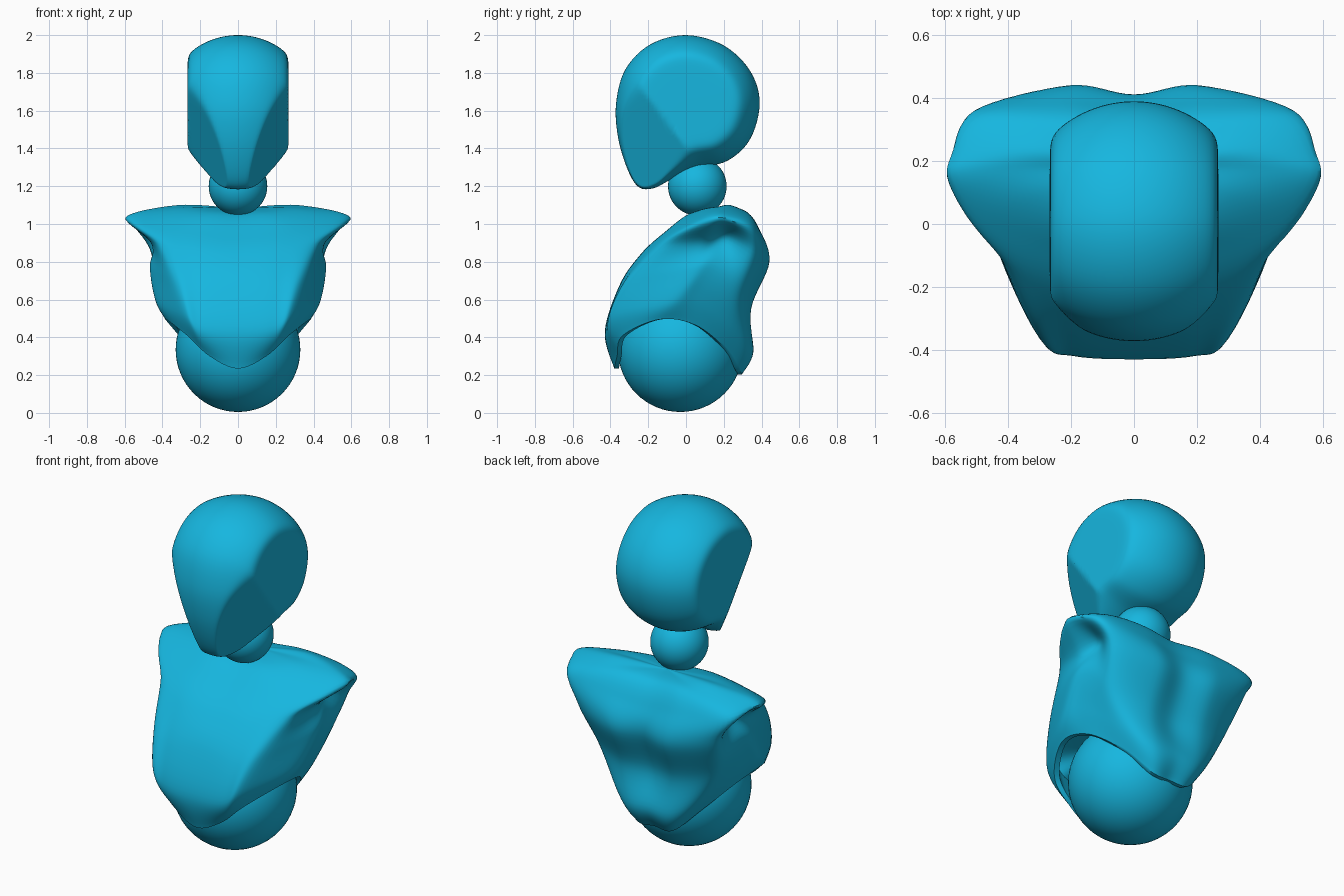
import bpy
from mathutils import Vector
from math import sin, cos, pi

if "Cube" in bpy.data.objects:
    bpy.data.objects.remove(bpy.data.objects["Cube"])

blue = bpy.data.materials.new("blue")
blue.diffuse_color = (0.008, 0.47, 0.74, 1)
blue.use_nodes = True
blue.node_tree.nodes["Principled BSDF"].inputs["Base Color"].default_value = blue.diffuse_color


def spline(pts, n, closed=False):
    """Smooth curve through pts, n steps per span."""
    pts = [Vector(p) for p in pts]
    m = len(pts)
    if closed:
        get = lambda i: pts[i % m]
    else:
        get = lambda i: pts[max(0, min(m - 1, i))]
    out = []
    for i in range(m if closed else m - 1):
        a, b, c, d = (get(i + k) for k in (-1, 0, 1, 2))
        for s in range(n):
            t = s / n
            out.append(b + (c - a) * (t / 2) + (2 * a - 5 * b + 4 * c - d) * (t * t / 2)
                       + (3 * b - a - 3 * c + d) * (t ** 3 / 2))
    if not closed:
        out.append(pts[-1].copy())
    return out


def finish(ob, angle=50):
    ob.data.materials.append(blue)
    bpy.ops.object.select_all(action='DESELECT')
    ob.select_set(True)
    bpy.context.view_layer.objects.active = ob
    bpy.ops.object.shade_smooth_by_angle(angle=angle * pi / 180)


def loft(name, rings, first, last):
    """Skin between closed rings, capped with a fan to a point at both ends."""
    n = len(rings[0])
    verts = [v for r in rings for v in r] + [first, last]
    a, b, top = len(verts) - 2, len(verts) - 1, (len(rings) - 1) * n
    faces = [(r * n + i, (r + 1) * n + i, (r + 1) * n + (i + 1) % n, r * n + (i + 1) % n)
             for r in range(len(rings) - 1) for i in range(n)]
    for i in range(n):
        j = (i + 1) % n
        faces += [(a, i, j), (b, top + j, top + i)]
    me = bpy.data.meshes.new(name)
    me.from_pydata([tuple(v) for v in verts], [], faces)
    ob = bpy.data.objects.new(name, me)
    bpy.context.collection.objects.link(ob)
    bpy.context.view_layer.objects.active = ob
    ob.select_set(True)
    bpy.ops.object.mode_set(mode='EDIT')
    bpy.ops.mesh.select_all(action='SELECT')
    bpy.ops.mesh.normals_make_consistent(inside=False)
    bpy.ops.object.mode_set(mode='OBJECT')
    finish(ob)


def ball(name, r, y, z):
    bpy.ops.mesh.primitive_uv_sphere_add(segments=64, ring_count=32, radius=r, location=(0, y, z))
    bpy.context.object.name = name
    finish(bpy.context.object)


# Neck and abdomen balls
ball("neck", 0.155, 0.06, 1.2)
ball("abdomen", 0.33, -0.03, 0.335)

# Head: side outline swept to the sides, then flattened at temples and jaw
outline = spline([(0, 2.0), (0.2, 1.945), (0.34, 1.81), (0.39, 1.64), (0.34, 1.45), (0.22, 1.335),
                  (0.06, 1.295), (-0.08, 1.235), (-0.17, 1.19), (-0.25, 1.195), (-0.31, 1.29),
                  (-0.36, 1.46), (-0.37, 1.64), (-0.32, 1.82), (-0.19, 1.95)], 6, True)


def flatten(x, y, z):
    d = -0.8 * y + 0.6 * (1.64 - z)
    lim = max(0.05, 0.268 - 0.65 * max(0, d - 0.14))
    s = abs(x)
    f = lim / (s ** 18 + lim ** 18) ** (1 / 18)
    return (x * f, y, z)


rings = []
for k in range(1, 64):
    t = -pi / 2 + pi * k / 64
    rings.append([flatten(0.38 * sin(t), p.x * cos(t), 1.64 + (p.y - 1.64) * cos(t)) for p in outline])
loft("head", rings, flatten(-0.38, 0, 1.64), flatten(0.38, 0, 1.64))

# Torso: half profiles from neck to hem, front centre round to back centre
front = [(0, 0.02, 1.05), (0, -0.12, 0.95), (0, -0.24, 0.84), (0, -0.35, 0.68), (0, -0.43, 0.43), (0, -0.38, 0.235)]
chest = [(0.15, 0.03, 1.06), (0.24, -0.09, 0.97), (0.23, -0.22, 0.85), (0.21, -0.35, 0.66), (0.19, -0.42, 0.44), (0.15, -0.365, 0.3)]
chest_edge = [(0.29, 0.1, 1.08), (0.48, 0.0, 0.99), (0.41, -0.13, 0.88), (0.34, -0.29, 0.7), (0.29, -0.375, 0.52), (0.27, -0.335, 0.41)]
side_front = [(0.34, 0.17, 1.09), (0.585, 0.13, 1.03), (0.46, 0.08, 0.9), (0.455, 0.0, 0.75), (0.425, -0.1, 0.58), (0.38, -0.14, 0.495)]
side_back = [(0.31, 0.23, 1.1), (0.58, 0.22, 1.03), (0.42, 0.21, 0.93), (0.455, 0.15, 0.78), (0.42, 0.06, 0.6), (0.36, 0.05, 0.465)]
shoulder = [(0.25, 0.29, 1.08), (0.5, 0.35, 1.0), (0.455, 0.36, 0.85), (0.39, 0.28, 0.63), (0.31, 0.25, 0.45), (0.25, 0.21, 0.34)]
blade = [(0.16, 0.31, 1.07), (0.24, 0.39, 0.97), (0.2, 0.44, 0.8), (0.19, 0.345, 0.56), (0.16, 0.345, 0.33), (0.12, 0.29, 0.215)]
back = [(0, 0.3, 1.06), (0, 0.375, 0.95), (0, 0.41, 0.8), (0, 0.32, 0.55), (0, 0.355, 0.33), (0, 0.29, 0.21)]
half = [front, chest, chest_edge, side_front, side_back, shoulder, blade, back]
mirrored = [[(-x, y, z) for x, y, z in c] for c in half[-2:0:-1]]
top = Vector((0, 0.17, 1.082))

columns = []
for col in half + mirrored:
    c = spline([top] + col, 8)[1:]
    # hem turns inward and runs back up inside the shell
    for p, f, lift in ((col[5], 0.93, 0.0), (col[4], 0.88, 0.02)):
        c.append(Vector((p[0] * f, -0.03 + (p[1] + 0.03) * f, p[2] + lift)))
    columns.append(c)
rings = [spline(row, 8, True) for row in zip(*columns)]
loft("torso", rings, top, Vector((0, -0.03, 0.6)))
